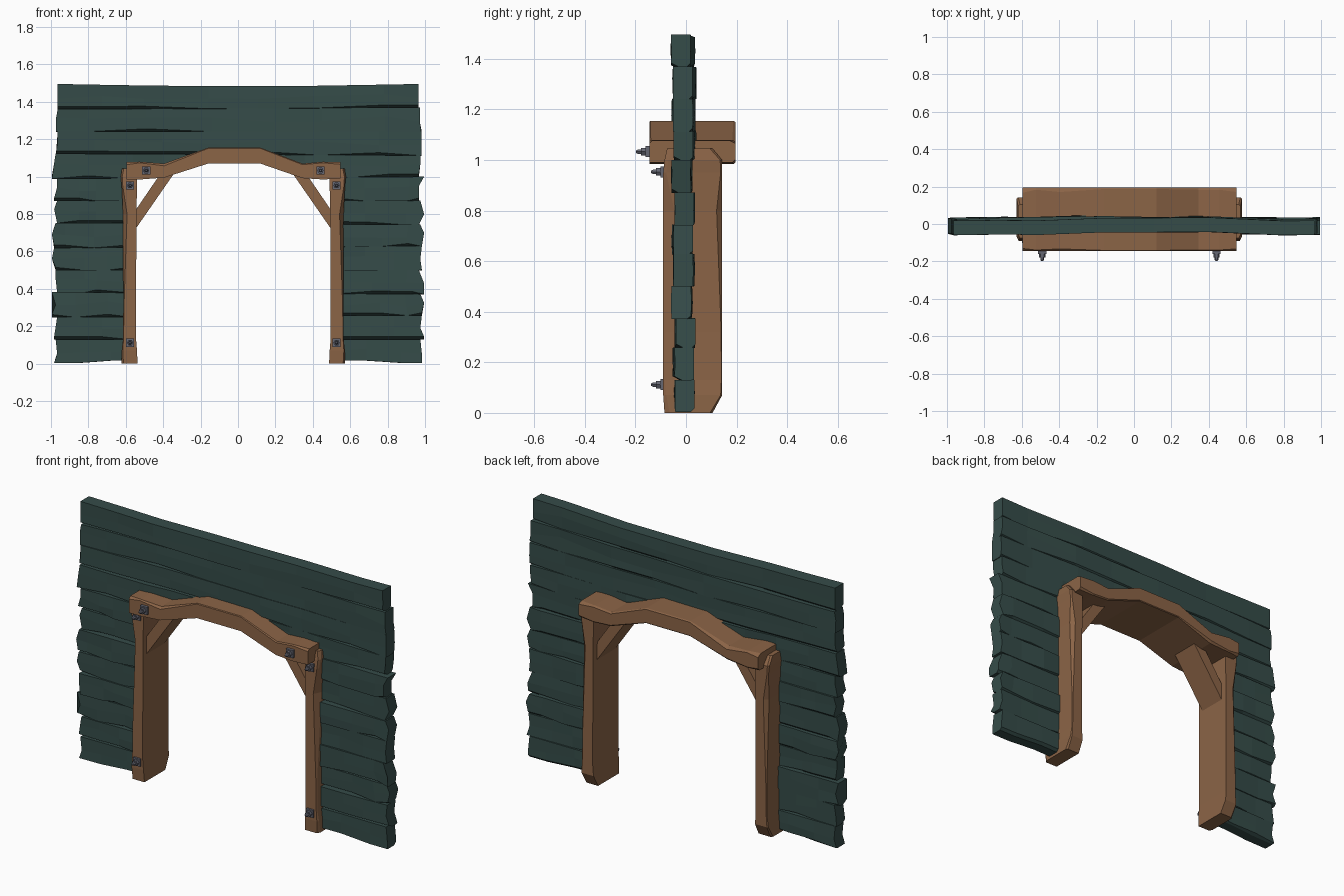
import bpy, bmesh, random
from mathutils import Vector

if "Cube" in bpy.data.objects:
    bpy.data.objects.remove(bpy.data.objects["Cube"])

random.seed(4)
CX = -0.025          # centre line of the doorway frame


def material(name, rgb):
    m = bpy.data.materials.new(name)
    m.diffuse_color = (*rgb, 1)
    m.use_nodes = True
    m.node_tree.nodes["Principled BSDF"].inputs["Base Color"].default_value = m.diffuse_color
    return m


GREEN = material("dark_green_planks", (0.036, 0.072, 0.066))
WOOD = material("brown_timber", (0.26, 0.128, 0.062))
IRON = material("grey_iron", (0.13, 0.135, 0.17))


def loft(name, rings, mat):
    """Skin a list of equal-length rings and cap both ends."""
    bm = bmesh.new()
    vs = [[bm.verts.new(p) for p in r] for r in rings]
    n = len(rings[0])
    for a, b in zip(vs, vs[1:]):
        for i in range(n):
            j = (i + 1) % n
            bm.faces.new((a[i], a[j], b[j], b[i]))
    for cap in (vs[0], vs[-1]):
        bm.faces.new(cap)
    bmesh.ops.recalc_face_normals(bm, faces=bm.faces)
    me = bpy.data.meshes.new(name)
    bm.to_mesh(me)
    bm.free()
    me.materials.append(mat)
    ob = bpy.data.objects.new(name, me)
    bpy.context.collection.objects.link(ob)
    return ob


def jit(a):
    return random.uniform(-a, a)


def lerp_table(x, table):
    for (x0, v0), (x1, v1) in zip(table, table[1:]):
        if x <= x1:
            return v0 + (v1 - v0) * max(0, (x - x0) / (x1 - x0))
    return table[-1][1]


# ---- plank wall: twelve rows, split around the doorway ----
ROW = 0.1235
OFFSET = [.006, 0, .006, -.006, .002, -.004, .006, -.006, .002, -.004, 0, -.008]
ARCH = [(0.135, 1.105), (0.38, 1.03), (0.54, 1.03), (0.57, 0.99)]


def seam(i, x):
    """Height of the joint under row i."""
    if i == 0:
        return 0.004 + 0.012 * (abs(x) < 0.8)
    if i == 12:
        return 1.482 + 0.012 * max(0, abs(x) - 0.3) / 0.7
    return 0.005 + i * ROW + 0.005 * ((i * 7) % 3 - 1) * x


def plank(name, row, stations):
    rings = []
    for k, x in enumerate(stations):
        outer = abs(x) > 0.9
        zb, zt = seam(row, x), seam(row + 1, x)
        if row == 8 and abs(x - CX) < 0.575:
            zb = lerp_table(abs(x - CX), ARCH)
        h = zt - zb
        y = OFFSET[row] - (0.012 if abs(x) > 0.5 else 0) + jit(0.004)
        yf, yb = y - 0.037, y + 0.04
        # worn lower edge, front and back
        split = random.random() < 0.5 and row > 0
        cf = min(0.016 if split else 0.001, h * 0.3)
        cb = min(random.choice((0.002, 0.014)), h * 0.3)
        d = 0.03 if split else 0.004
        zm = zb + h * random.uniform(0.4, 0.65)
        s = 1 if x > 0 else -1
        e = [s * random.choice((-0.016, -0.008, 0, 0.012)) if outer else 0
             for _ in range(3)]
        rings.append([
            (x + e[0], yf + d, zb), (x + e[0], yf, zb + cf),
            (x + e[1], yf + jit(.003), zm), (x + e[2], yf, zt + 0.002),
            (x + e[2], yb, zt + 0.002), (x + e[1], yb + jit(.003), zm),
            (x + e[0], yb, zb + cb), (x + e[0], yb - 0.015, zb)])
    loft(name, rings, GREEN)


for r in range(12):
    if r < 8:
        for side, tag in ((-1, "left"), (1, "right")):
            xs = [0.983, 0.87 + jit(.05), 0.72 + jit(.05),
                  abs(CX + side * 0.555)]
            plank(f"wall_plank_{tag}_{r}", r, [side * v for v in xs])
    elif r == 8:
        inner = [CX + s * u for s, us in
                 ((-1, (.57, .54, .38, .135)), (1, (.135, .38, .54, .57)))
                 for u in us]
        plank("wall_plank_over_frame", r, [-.983, -.8] + inner + [.8, .983])
    else:
        mid = [v + jit(.06) for v in (-.75, -.45, -.15, .15, .45, .75)]
        plank(f"wall_plank_top_{r}", r, [-.98] + mid + [.98])


# ---- timber frame ----
def post(name, s):
    # height, inner edge, outer edge, front y, back y, corner wear
    rows = [(0.0, .512, .597, -.085, .105, .010),
            (0.07, .515, .597, -.09, .143, .006),
            (0.13, .520, .590, -.09, .143, .003),
            (0.32, .520, .588, -.09, .143, .004),
            (0.80, .518, .590, -.09, .143, .022),
            (0.95, .515, .597, -.09, .143, .006),
            (1.00, .515, .602, -.085, .143, .008),
            (1.045, .525, .595, -.075, .105, .010)]
    rings = []
    for z, a, b, f, k, c in rows:
        pts = [(a, f), (b - c, f), (b, f + 2 * c), (b, k - c), (b - c, k), (a, k)]
        rings.append([(CX + s * u, y, z) for u, y in pts])
    loft(name, rings, WOOD)


def brace(name, s):
    prof = [(.53, .71), (.53, .81), (.38, 1.03), (.315, 1.02)]
    loft(name, [[(CX + s * u, y, z) for u, z in prof] for y in (-.06, .105)], WOOD)


# arched beam: x, bottom, top, edge wear
BEAM = [(-.57, .985, 1.078, .014), (-.50, .985, 1.08, .006),
        (-.37, .995, 1.07, .012), (-.135, 1.07, 1.155, .004),
        (.145, 1.07, 1.155, .004), (.37, .992, 1.07, .006),
        (.48, .985, 1.08, .006), (.573, .99, 1.078, .012)]
beam = []
for u, b, t, c in BEAM:
    beam.append([(CX + u, y, z) for y, z in (
        (-.145, b), (-.145, t - c), (-.145 + c, t), (.195 - 2 * c, t),
        (.195, t - c), (.195, b + c), (.195 - c, b))])
loft("arched_beam", beam, WOOD)


# ---- bolts ----
def ring(x, y, z, r, n):
    return [Vector((x, y, z)) + Vector((r * dx, 0, r * dz)) for dx, dz in n]


SQUARE = [(-1, -1), (1, -1), (1, 1), (-1, 1)]
HEX = [(1, 0), (.5, .87), (-.5, .87), (-1, 0), (-.5, -.87), (.5, -.87)]


def bolt(name, x, y, z):
    loft(name + "_washer", [ring(x, y + .01, z, .022, SQUARE),
                            ring(x, y - .016, z, .022, SQUARE)], IRON)
    loft(name + "_nut", [ring(x, y - .01, z, .017, HEX),
                         ring(x, y - .033, z, .017, HEX)], IRON)
    loft(name + "_tip", [ring(x, y - .03, z, .010, HEX),
                         ring(x, y - .046, z, .010, HEX),
                         ring(x, y - .053, z, .005, HEX)], IRON)


for s, tag in ((-1, "left"), (1, "right")):
    post(f"{tag}_post", s)
    brace(f"{tag}_brace", s)
    bolt(f"{tag}_beam_bolt", CX + s * .466, -.145, 1.033)
    bolt(f"{tag}_upper_bolt", CX + s * .552, -.085, .953)
    bolt(f"{tag}_lower_bolt", CX + s * .552, -.085, .112)
